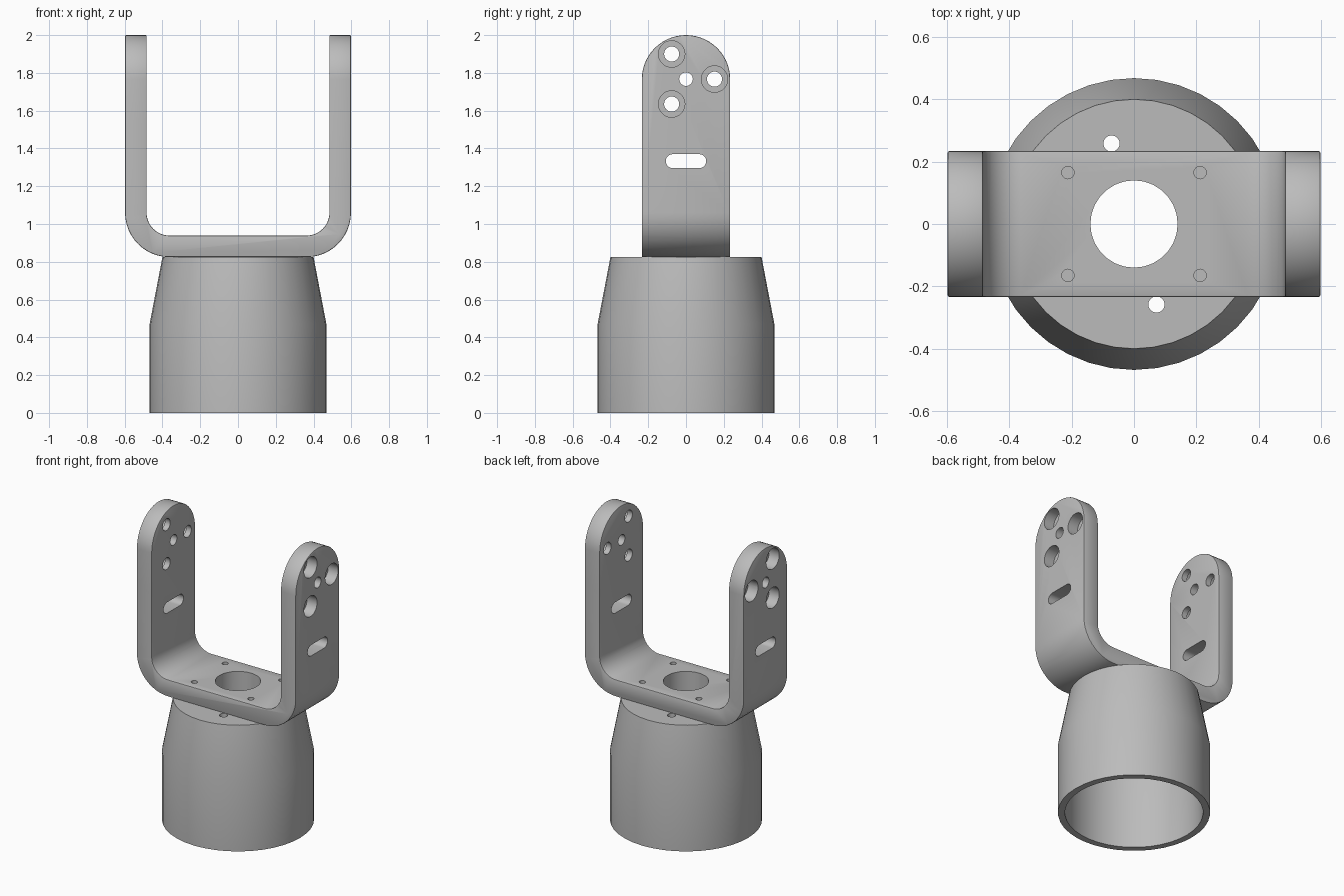
import bpy, bmesh, math
from mathutils import Matrix, Vector

if "Cube" in bpy.data.objects:
    bpy.data.objects.remove(bpy.data.objects["Cube"], do_unlink=True)

grey = bpy.data.materials.new("machined grey")
grey.use_nodes = True
grey.diffuse_color = (0.5, 0.5, 0.5, 1)
grey.node_tree.nodes["Principled BSDF"].inputs["Base Color"].default_value = (0.5, 0.5, 0.5, 1)

HALF_X, HALF_Y, THICK = 0.598, 0.234, 0.114
SEAT, TOP = 0.825, 2.0


def make_object(name, bm):
    bmesh.ops.recalc_face_normals(bm, faces=bm.faces)
    mesh = bpy.data.meshes.new(name)
    bm.to_mesh(mesh)
    bm.free()
    mesh.materials.append(grey)
    obj = bpy.data.objects.new(name, mesh)
    bpy.context.collection.objects.link(obj)
    return obj


def extrude(bm, points, shift):
    face = bm.faces.new([bm.verts.new(p) for p in points])
    new = bmesh.ops.extrude_face_region(bm, geom=[face])["geom"]
    bmesh.ops.translate(bm, vec=shift, verts=[v for v in new if isinstance(v, bmesh.types.BMVert)])


def arc(cx, cy, r, start, end, steps):
    angles = [math.radians(start + (end - start) * i / steps) for i in range(steps + 1)]
    return [(cx + r * math.cos(a), cy + r * math.sin(a)) for a in angles]


def cylinder(bm, r, a, b, sides=24):
    a, b = Vector(a), Vector(b)
    turn = (b - a).to_track_quat('Z', 'Y').to_matrix().to_4x4()
    bmesh.ops.create_cone(bm, cap_ends=True, segments=sides, radius1=r, radius2=r,
                          depth=(b - a).length, matrix=Matrix.Translation((a + b) / 2) @ turn)


def boolean(obj, cutter, operation):
    mod = obj.modifiers.new(operation.lower(), 'BOOLEAN')
    mod.object, mod.operation, mod.solver = cutter, operation, 'EXACT'
    cutter.hide_render = True


def finish(obj, cutters):
    bpy.context.view_layer.update()
    result = bpy.data.meshes.new_from_object(obj.evaluated_get(bpy.context.evaluated_depsgraph_get()))
    obj.modifiers.clear()
    obj.data = result
    for c in cutters:
        bpy.data.objects.remove(c, do_unlink=True)
    bpy.ops.object.select_all(action='DESELECT')
    obj.select_set(True)
    bpy.context.view_layer.objects.active = obj
    bpy.ops.object.shade_smooth_by_angle(angle=math.radians(30))


# Hollow base: lathed cup, open underneath, with a bored top
profile = [(0.14, SEAT), (0.40, SEAT), (0.468, 0.47), (0.468, 0), (0.425, 0),
           (0.425, 0.46), (0.365, 0.75), (0.14, 0.75)]
bm = bmesh.new()
ring = [bm.verts.new((r, 0, z)) for r, z in profile]
edges = [bm.edges.new((ring[i], ring[i - 1])) for i in range(len(ring))]
bmesh.ops.spin(bm, geom=ring + edges, cent=(0, 0, 0), axis=(0, 0, 1),
               angle=math.tau, steps=40, use_duplicate=False)
bmesh.ops.remove_doubles(bm, verts=bm.verts, dist=0.0005)
base = make_object("hollow_base", bm)

# Two cable holes in the base top
bm = bmesh.new()
for s in (-1, 1):
    cylinder(bm, 0.026, (0.072 * s, -0.258 * s, 0.7), (0.072 * s, -0.258 * s, 0.9))
drill = make_object("base_drill", bm)
boolean(base, drill, 'DIFFERENCE')
finish(base, [drill])

# U bracket: bent strip extruded across its width
R = 0.235
r = R - THICK
cx, cz = HALF_X - R, SEAT + R
half = [(HALF_X - THICK, TOP), (HALF_X, TOP)]
outer = arc(cx, cz, R, 0, -90, 12)
inner = arc(cx, cz, r, -90, 0, 12)
strip = ([(HALF_X, TOP)] + outer + [(-x, z) for x, z in reversed(outer)] + [(-HALF_X, TOP)]
         + [(THICK - HALF_X, TOP)] + [(-x, z) for x, z in reversed(inner)]
         + inner + [(HALF_X - THICK, TOP)])
bm = bmesh.new()
extrude(bm, [(x, -HALF_Y, z) for x, z in strip], (0, 2 * HALF_Y, 0))
bracket = make_object("u_bracket", bm)

# Rounded arm ends
outline = [(-HALF_Y - 0.1, 0.7), (HALF_Y + 0.1, 0.7), (HALF_Y + 0.1, 1.2), (HALF_Y, 1.2)]
outline = [(-HALF_Y, 0.7), (HALF_Y, 0.7)] + arc(0, TOP - HALF_Y, HALF_Y, 0, 180, 28)
bm = bmesh.new()
extrude(bm, [(-1, y, z) for y, z in outline], (2, 0, 0))
arm_shape = make_object("arm_shape", bm)
boolean(bracket, arm_shape, 'INTERSECT')

bevel = bracket.modifiers.new("edge_rounding", 'BEVEL')
bevel.width, bevel.segments = 0.009, 2
bevel.limit_method, bevel.angle_limit = 'ANGLE', math.radians(40)

# Arm holes: pivot, three bolts and a slot run through both arms
cutters = []
bolts = [(-0.076, 1.9), (0.151, 1.767), (-0.076, 1.635)]
bm = bmesh.new()
cylinder(bm, 0.036, (-1, 0, 1.767), (1, 0, 1.767))
for y, z in bolts:
    cylinder(bm, 0.04, (-1, y, z), (1, y, z))
slot = arc(0.07, 1.333, 0.037, -90, 90, 10) + arc(-0.07, 1.333, 0.037, 90, 270, 10)
extrude(bm, [(-1, y, z) for y, z in slot], (2, 0, 0))
# Plate bore and screw holes
cylinder(bm, 0.14, (0, 0, 0.7), (0, 0, 1.1), 28)
for sx in (-1, 1):
    for sy in (-1, 1):
        cylinder(bm, 0.02, (0.212 * sx, 0.165 * sy, 0.7), (0.212 * sx, 0.165 * sy, 1.1), 16)
cutters.append(make_object("through_holes", bm))

# Counterbores from the outer faces
bm = bmesh.new()
for s in (-1, 1):
    for y, z in bolts:
        cylinder(bm, 0.07, (s * (HALF_X - 0.075), y, z), (s, y, z), 28)
cutters.append(make_object("counterbores", bm))

for c in cutters:
    boolean(bracket, c, 'DIFFERENCE')
finish(bracket, cutters + [arm_shape])
